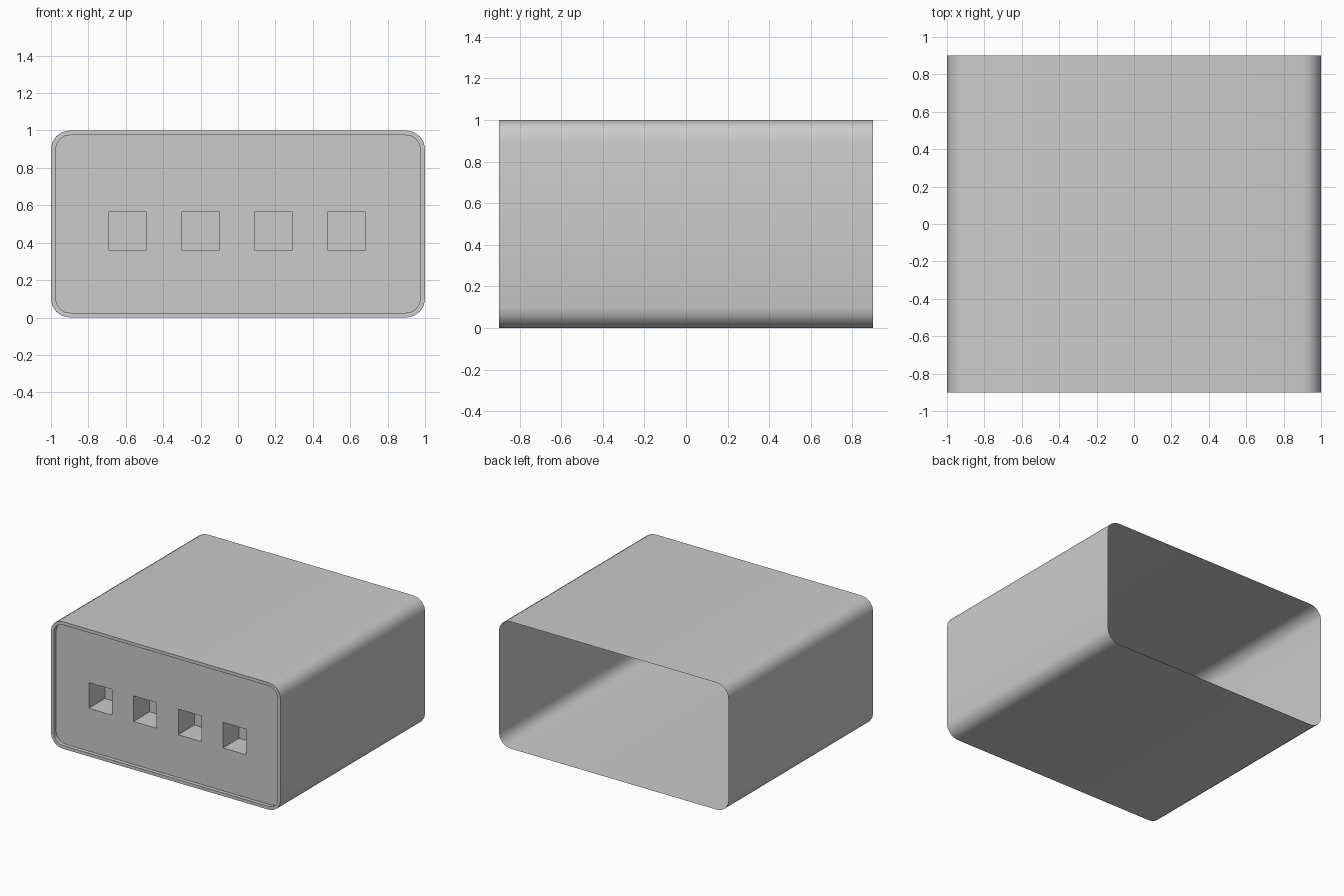
import bpy, bmesh, math

if "Cube" in bpy.data.objects:
    bpy.data.objects.remove(bpy.data.objects["Cube"])

HALF_DEPTH = 0.9
RIM = 0.025
RECESS = 0.03
PANEL_Y = -HALF_DEPTH + RECESS


def rounded_loop(bm, y, inset, radius, segments=4):
    """Ring of vertices forming a rounded rectangle in the xz plane."""
    cx, cz = 1 - inset - radius, 0.5 - inset - radius
    verts = []
    for i, (sx, sz) in enumerate(((1, 1), (-1, 1), (-1, -1), (1, -1))):
        for s in range(segments + 1):
            a = math.pi / 2 * (i + s / segments)
            verts.append(bm.verts.new((sx * cx + radius * math.cos(a), y,
                                       0.5 + sz * cz + radius * math.sin(a))))
    return verts


def square_loop(bm, x, y, z, half):
    return [bm.verts.new((x + sx * half, y, z + sz * half))
            for sx, sz in ((1, 1), (-1, 1), (-1, -1), (1, -1))]


def bridge(bm, a, b):
    n = len(a)
    for i in range(n):
        j = (i + 1) % n
        bm.faces.new((a[i], a[j], b[j], b[i]))


def ring_edges(bm, loop):
    return [bm.edges.get((v, loop[i - 1])) for i, v in enumerate(loop)]


bm = bmesh.new()

# Sleeve open at the back, front rim and recess wall
rings = [rounded_loop(bm, HALF_DEPTH, 0, 0.1),
         rounded_loop(bm, -HALF_DEPTH, 0, 0.1),
         rounded_loop(bm, -HALF_DEPTH, RIM, 0.078),
         rounded_loop(bm, PANEL_Y, RIM, 0.078)]
for a, b in zip(rings, rings[1:]):
    bridge(bm, a, b)
edges = ring_edges(bm, rings[-1])

# Four square pockets with closed backs
for i in range(4):
    x = -0.59 + 0.39 * i
    mouth = square_loop(bm, x, PANEL_Y, 0.463, 0.101)
    back = square_loop(bm, x, PANEL_Y + 0.2, 0.463, 0.101)
    bridge(bm, mouth, back)
    bm.faces.new(back)
    edges += ring_edges(bm, mouth)

# Front panel filled around the pocket mouths
bmesh.ops.triangle_fill(bm, edges=edges, use_beauty=True, normal=(0, -1, 0))
bmesh.ops.recalc_face_normals(bm, faces=bm.faces)
bm.normal_update()
panel = [f for f in bm.faces if abs(f.calc_center_median().y - PANEL_Y) < 1e-4]
if panel[0].normal.y > 0:
    bmesh.ops.reverse_faces(bm, faces=bm.faces)

mesh = bpy.data.meshes.new("socket_housing")
bm.to_mesh(mesh)
bm.free()
housing = bpy.data.objects.new("socket_housing", mesh)
bpy.context.collection.objects.link(housing)
bpy.context.view_layer.objects.active = housing
housing.select_set(True)
bpy.ops.object.shade_smooth_by_angle(angle=math.radians(40))
